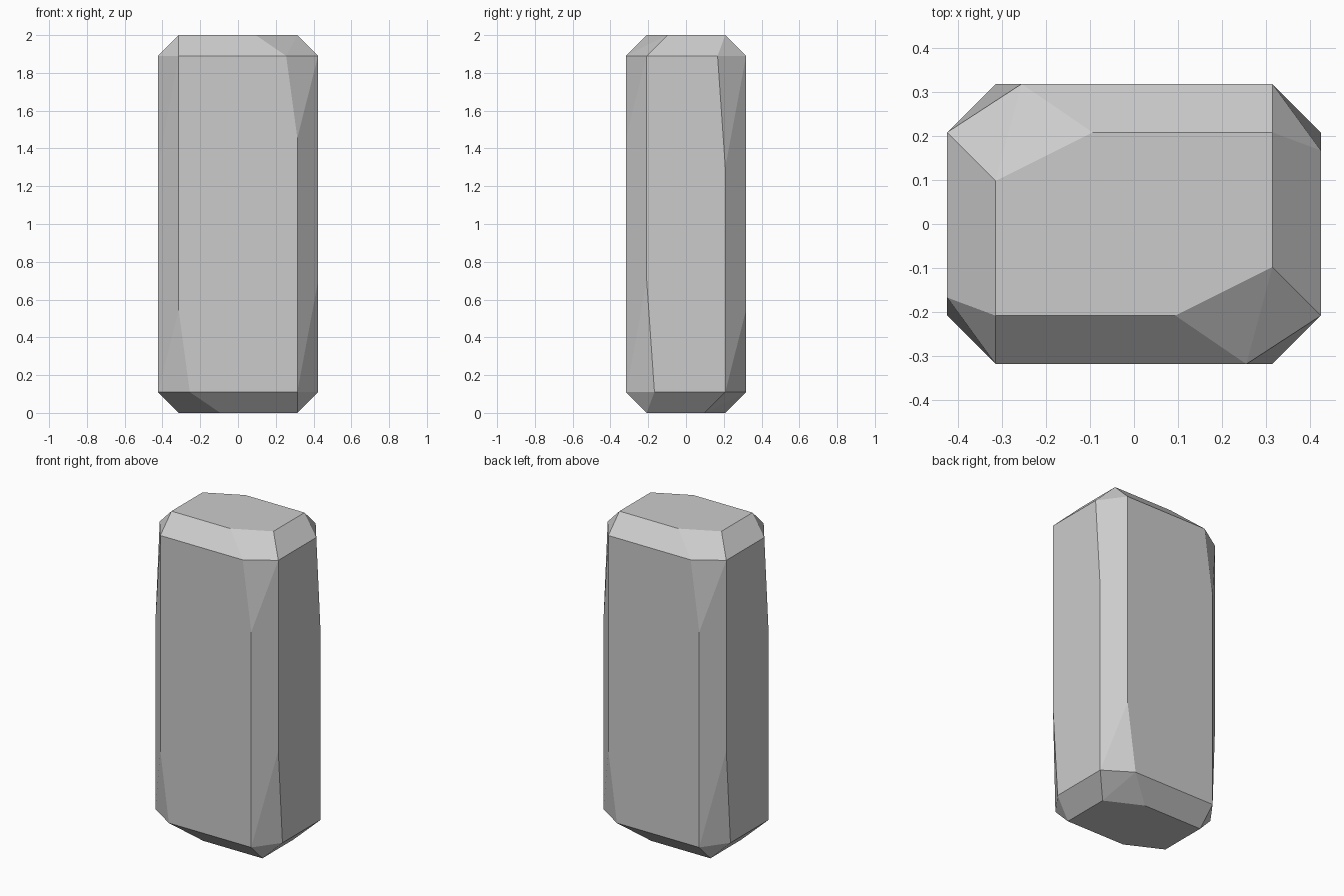
import bpy, bmesh, math
from mathutils import Vector

cube = bpy.data.objects.get("Cube")
if cube:
    bpy.data.objects.remove(cube, do_unlink=True)

# Half sizes of the block and of its flat faces inside the chamfers
bevel = 0.11
X, Y, Z = 0.424, 0.318, 1.0
ix, iy, iz = X - bevel, Y - bevel, Z - bevel

# Heavily chipped corner: the top and back points are split
chipped = [(-ix, iy - bevel, Z), (-ix + 2 * bevel, iy, Z),
           (-0.255, Y, iz), (-ix, Y, 0.455), (-X, iy, iz)]
# Lightly chipped corner: the side point is split
nicked = [(ix, iy, Z), (ix, Y, iz), (X, 0.167, iz), (X, iy, 0.3)]

# Repeat both corners by half turns about each axis
half_turns = [(1, 1, 1), (-1, -1, 1), (-1, 1, -1), (1, -1, -1)]

bm = bmesh.new()
for sx, sy, sz in half_turns:
    for x, y, z in chipped + nicked:
        bm.verts.new(Vector((sx * x, sy * y, sz * z + Z)))

# Close the points into a faceted block with clean flat faces
bmesh.ops.convex_hull(bm, input=bm.verts[:])
bmesh.ops.dissolve_limit(bm, angle_limit=math.radians(0.5),
                         verts=bm.verts[:], edges=bm.edges[:])
bmesh.ops.recalc_face_normals(bm, faces=bm.faces[:])
mesh = bpy.data.meshes.new("stone_block")
bm.to_mesh(mesh)
bm.free()

# Plain grey stone
stone = bpy.data.materials.new("grey_stone")
stone.use_nodes = True
grey = (0.6, 0.6, 0.6, 1.0)
stone.diffuse_color = grey
stone.node_tree.nodes["Principled BSDF"].inputs["Base Color"].default_value = grey
mesh.materials.append(stone)

block = bpy.data.objects.new("stone_block", mesh)
bpy.context.collection.objects.link(block)
